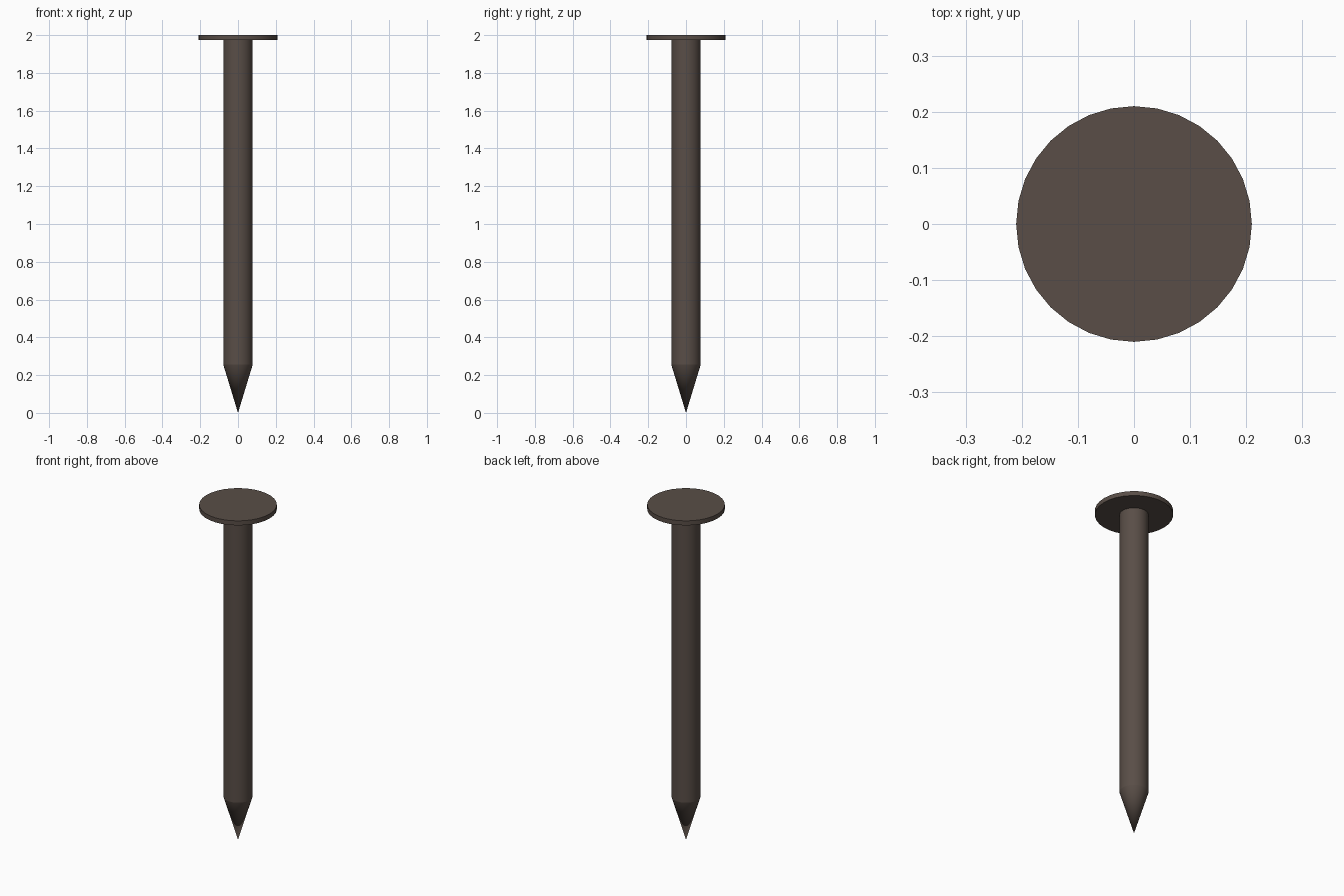
import bpy, bmesh, math

if "Cube" in bpy.data.objects:
    bpy.data.objects.remove(bpy.data.objects["Cube"])

SIDES = 32

# Half profile of the nail as (radius, height), from the tip up to the head
PROFILE = [(0, 0), (0.078, 0.256), (0.078, 1.973),
           (0.21, 1.973), (0.21, 2.0), (0, 2.0)]

# Revolve the profile into one closed body
bm = bmesh.new()
rings = []
for r, z in PROFILE:
    if r == 0:
        rings.append([bm.verts.new((0, 0, z))])
    else:
        rings.append([bm.verts.new((r * math.cos(math.tau * i / SIDES),
                                    r * math.sin(math.tau * i / SIDES), z))
                      for i in range(SIDES)])

for low, high in zip(rings, rings[1:]):
    if len(high) == 1:
        bm.faces.new(low)                      # flat top of the head
        continue
    for i in range(SIDES):
        j = (i + 1) % SIDES
        base = [low[0]] if len(low) == 1 else [low[i], low[j]]
        bm.faces.new(base + [high[j], high[i]])
bmesh.ops.recalc_face_normals(bm, faces=bm.faces)

mesh = bpy.data.meshes.new("nail")
bm.to_mesh(mesh)
bm.free()
nail = bpy.data.objects.new("nail", mesh)
bpy.context.collection.objects.link(nail)

# Dark brown iron
iron = bpy.data.materials.new("dark_iron")
iron.diffuse_color = (0.10, 0.076, 0.063, 1)
iron.use_nodes = True
iron.node_tree.nodes["Principled BSDF"].inputs["Base Color"].default_value = iron.diffuse_color
mesh.materials.append(iron)

# Smooth round sides, crisp edges at the point and head
bpy.context.view_layer.objects.active = nail
nail.select_set(True)
bpy.ops.object.shade_smooth_by_angle(angle=math.radians(14))
